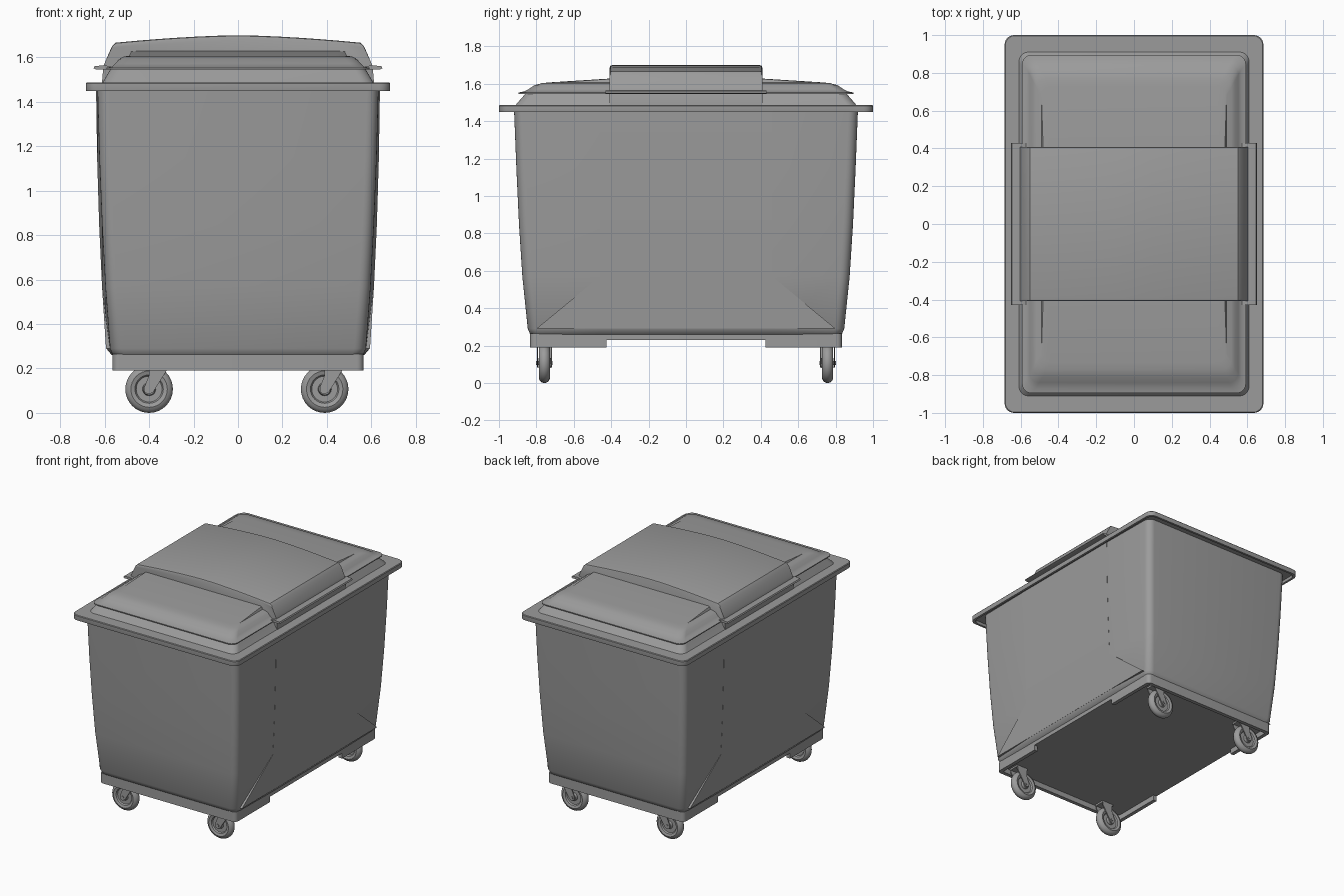
import bpy, bmesh, math

old = bpy.data.objects.get("Cube")
if old:
    bpy.data.objects.remove(old, do_unlink=True)

grey = bpy.data.materials.new("grey_plastic")
grey.use_nodes = True
COLOR = (0.33, 0.33, 0.33, 1)
grey.diffuse_color = COLOR
grey.node_tree.nodes["Principled BSDF"].inputs["Base Color"].default_value = COLOR


def finish(name, bm):
    """Turn a bmesh into a shaded object with the bin material."""
    bmesh.ops.recalc_face_normals(bm, faces=bm.faces)
    mesh = bpy.data.meshes.new(name)
    bm.to_mesh(mesh)
    bm.free()
    mesh.materials.append(grey)
    obj = bpy.data.objects.new(name, mesh)
    bpy.context.collection.objects.link(obj)
    bpy.ops.object.select_all(action='DESELECT')
    obj.select_set(True)
    bpy.context.view_layer.objects.active = obj
    bpy.ops.object.shade_smooth_by_angle(angle=math.radians(32))
    return obj


def loft(name, rings, cap_start=True, cap_end=True):
    """Skin a series of closed rings that have equal point counts."""
    bm = bmesh.new()
    loops = [[bm.verts.new(p) for p in ring] for ring in rings]
    n = len(loops[0])
    for a, b in zip(loops, loops[1:]):
        for i in range(n):
            j = (i + 1) % n
            bm.faces.new((a[i], a[j], b[j], b[i]))
    if cap_start:
        bm.faces.new(loops[0])
    if cap_end:
        bm.faces.new(loops[-1])
    return finish(name, bm)


def rounded(hx, hy, r, segs=6):
    """Rounded rectangle, counter-clockwise from the +x side."""
    pts = []
    for k, (sx, sy) in enumerate(((1, 1), (-1, 1), (-1, -1), (1, -1))):
        for i in range(segs + 1):
            a = math.pi / 2 * (k + i / segs)
            pts.append((sx * (hx - r) + r * math.cos(a),
                        sy * (hy - r) + r * math.sin(a)))
    return pts


def level(pts, z):
    return [(x, y, z) for x, y in pts]


def slab(name, pts, z0, z1):
    return loft(name, [level(pts, z0), level(pts, z1)])


def section_y(pts, y):
    return [(x, y, z) for x, z in pts]


# Tub: z, corner half width, half depth, half width at the middle of the sides
TUB = [(.25, .55, .82, .55), (.262, .565, .834, .57), (.29, .576, .846, .593),
       (.57, .597, .875, .611), (.85, .612, .893, .624), (1.15, .624, .907, .633),
       (1.475, .633, .92, .638)]
MID_Y = .46


def tub_ring(z, hx, hy, mid):
    pts = rounded(hx, hy, .052)
    half = len(pts) // 2
    pts = (pts[:half] + [(-mid, MID_Y), (-mid, -MID_Y)]
           + pts[half:] + [(mid, -MID_Y), (mid, MID_Y)])
    return level(pts, z)


loft("tub", [tub_ring(*row) for row in TUB])

# Raised side panels that flare towards the bottom corners
for side, label in ((1, "left"), (-1, "right")):
    rings = []
    for z, hx, hy, mid in TUB[2:]:
        w = .80 if z < .5 else MID_Y
        rings.append([(side * x, y, z) for x, y in
                      ((mid + .001, -w), (mid + .001, w), (mid - .05, w), (mid - .05, -w))])
    loft(label + "_side_panel", rings)

# Rim with a downturned lip
RIM = [(.62, .9, 1.472), (.668, .983, 1.472), (.668, .983, 1.449),
       (.684, .999, 1.449), (.685, 1.0, 1.453), (.685, 1.0, 1.482), (.681, .996, 1.487)]
loft("rim", [level(rounded(x, y, .05), z) for x, y, z in RIM], cap_start=False)

# Base skirt: shallow all round, deeper U-shaped ends
slab("base", rounded(.565, .834, .03), .23, .264)
outer, inner = rounded(.565, .834, .03), rounded(.537, .806, .015)
half = len(outer) // 2
NOTCH = .425
u_shape = ([(.565, NOTCH)] + outer[:half] + [(-.565, NOTCH), (-.537, NOTCH)]
           + inner[:half][::-1] + [(.537, NOTCH)])
for side, label in ((1, "back"), (-1, "front")):
    slab(label + "_skirt", [(x, side * y) for x, y in u_shape], .19, .232)

# Lid: sloped collar, thin flange, domed plateau
LID = [(.61, .912, 1.485, .05), (.575, .86, 1.545, .05), (.592, .896, 1.546, .05),
       (.592, .896, 1.553, .05), (.568, .868, 1.558, .05), (.552, .84, 1.572, .05),
       (.535, .81, 1.592, .05), (.515, .77, 1.603, .05), (.49, .73, 1.607, .05),
       (.48, .4, 1.628, .03)]
loft("lid", [level(rounded(x, y, r), z) for x, y, z, r in LID])

# Arched hatch across the middle of the lid
STEPS = 12
HALF_ROOF = .55


def hatch_section(inset):
    arch = []
    for i in range(STEPS + 1):
        t = 1 - 2 * i / STEPS
        arch.append((t * HALF_ROOF, 1.699 - .033 * abs(t) ** 1.6 - inset))
    right = [(.612, 1.487), (.606, 1.56), (.597, 1.582), (.567, 1.65 - inset / 2)]
    left = [(-x, z) for x, z in reversed(right)]
    return right + arch + left


loft("hatch", [section_y(hatch_section(d), y) for d, y in
               ((.012, -.408), (.003, -.404), (0, -.394), (0, .394), (.003, .404), (.012, .408))])

# Thin flanges beside the hatch, drooping outward
for side, label in ((1, "left"), (-1, "right")):
    flange = [(.57, 1.557), (.60, 1.565), (.645, 1.56), (.65, 1.55), (.64, 1.546), (.57, 1.546)]
    flange = [(side * x, z) for x, z in flange]
    loft(label + "_hatch_flange", [section_y(flange, y) for y in (-.43, .43)])

# Casters
WHEEL_R = .107
HALF_WHEEL = [(.014, .032), (.026, .032), (.03, .014), (.058, .014), (.064, .024),
              (.082, .03), (.096, .024), (.104, .013), (WHEEL_R, .004)]
PROFILE = [(r, -y) for r, y in HALF_WHEEL] + HALF_WHEEL[::-1]
ARM = [(-.022, .115), (-.02, .092), (0, .084), (.018, .093), (.085, .2),
       (.085, .228), (.0, .228), (.0, .17)]
SEGS = 32


def circle(cx, cy, cz, r, n=SEGS):
    return [(cx + r * math.cos(2 * math.pi * i / n), cy,
             cz + r * math.sin(2 * math.pi * i / n)) for i in range(n)]


for cx, xl in ((.39, "left"), (-.4, "right")):
    for cy, yl in ((-.757, "front"), (.757, "back")):
        tag = yl + "_" + xl
        loft(tag + "_wheel", [circle(cx, cy + y, WHEEL_R, r) for r, y in PROFILE])
        loft(tag + "_axle", [circle(cx, cy + y, WHEEL_R, .011, 12) for y in (-.044, .044)])
        arm = [(cx + x, z) for x, z in ARM]
        for s, al in ((-1, "front"), (1, "back")):
            loft(tag + "_fork_" + al,
                 [section_y(arm, cy + s * y) for y in (.033, .04)])
        crown = [(cx - .005, cy - .04), (cx + .09, cy - .04),
                 (cx + .09, cy + .04), (cx - .005, cy + .04)]
        slab(tag + "_fork_crown", crown, .217, .235)
